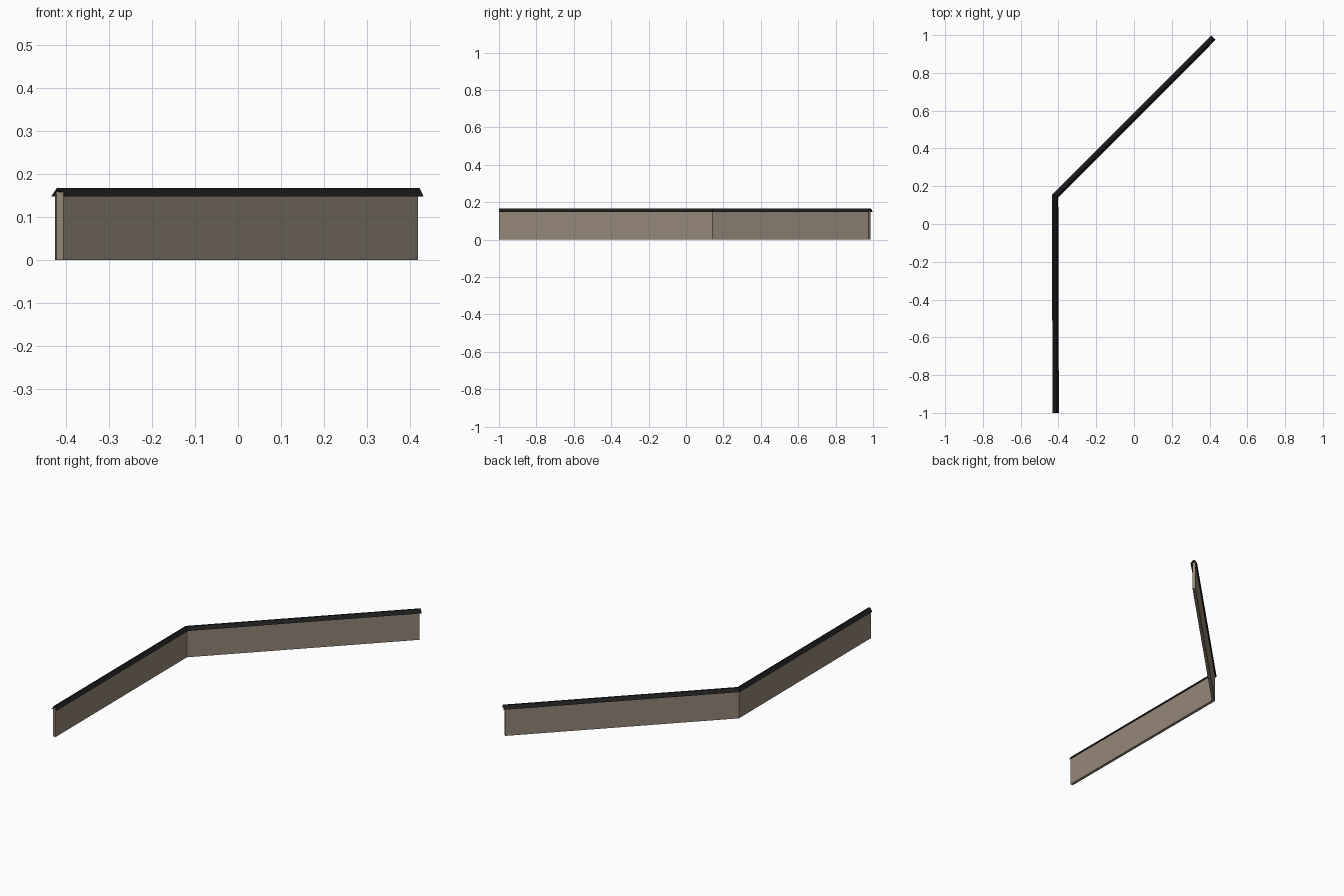
import bpy, bmesh
from mathutils import Vector

if "Cube" in bpy.data.objects:
    bpy.data.objects.remove(bpy.data.objects["Cube"])


def material(name, color):
    m = bpy.data.materials.new(name)
    m.diffuse_color = (*color, 1)
    m.use_nodes = True
    m.node_tree.nodes["Principled BSDF"].inputs["Base Color"].default_value = m.diffuse_color
    return m


def sweep(name, path, profile, mat):
    """Sweep a closed (side, height) profile along a flat path with mitred corners."""
    pts = [Vector(p) for p in path]
    dirs = [(b - a).normalized() for a, b in zip(pts, pts[1:])]
    bm = bmesh.new()
    rings = []
    for i, p in enumerate(pts):
        d0, d1 = dirs[max(i - 1, 0)], dirs[min(i, len(dirs) - 1)]
        n0, n1 = Vector((d0.y, -d0.x)), Vector((d1.y, -d1.x))
        n = (n0 + n1).normalized()
        n /= n.dot(n0)
        rings.append([bm.verts.new((p.x + n.x * s, p.y + n.y * s, z)) for s, z in profile])
    k = len(profile)
    for a, b in zip(rings, rings[1:]):
        for j in range(k):
            bm.faces.new((a[j], a[(j + 1) % k], b[(j + 1) % k], b[j]))
    bm.faces.new(rings[0][::-1])
    bm.faces.new(rings[-1])
    bmesh.ops.recalc_face_normals(bm, faces=bm.faces)
    me = bpy.data.meshes.new(name)
    bm.to_mesh(me)
    bm.free()
    me.materials.append(mat)
    ob = bpy.data.objects.new(name, me)
    bpy.context.collection.objects.link(ob)
    return ob


tan = material("tan plaster", (0.30, 0.245, 0.185))
black = material("black roof tile", (0.014, 0.013, 0.014))

START, CORNER = (-0.4145, -1.0), (-0.418, 0.146)

# Wall: thin slab following the bent path
W = 0.0078
sweep("wall", [START, CORNER, (0.4137, 0.98)],
      [(-W, 0), (W, 0), (W, 0.158), (-W, 0.158)], tan)

# Coping: small pitched roof, open underneath, overhanging the far end
half = [(0.0168, 0.148), (0.004, 0.167)]
inner = [(0, 0.162), (0.0125, 0.148)]
profile = half + [(-s, z) for s, z in half[::-1]] + [(-0.0125, 0.148)] + inner
sweep("coping", [START, CORNER, (0.42, 0.9865)], profile, black)
